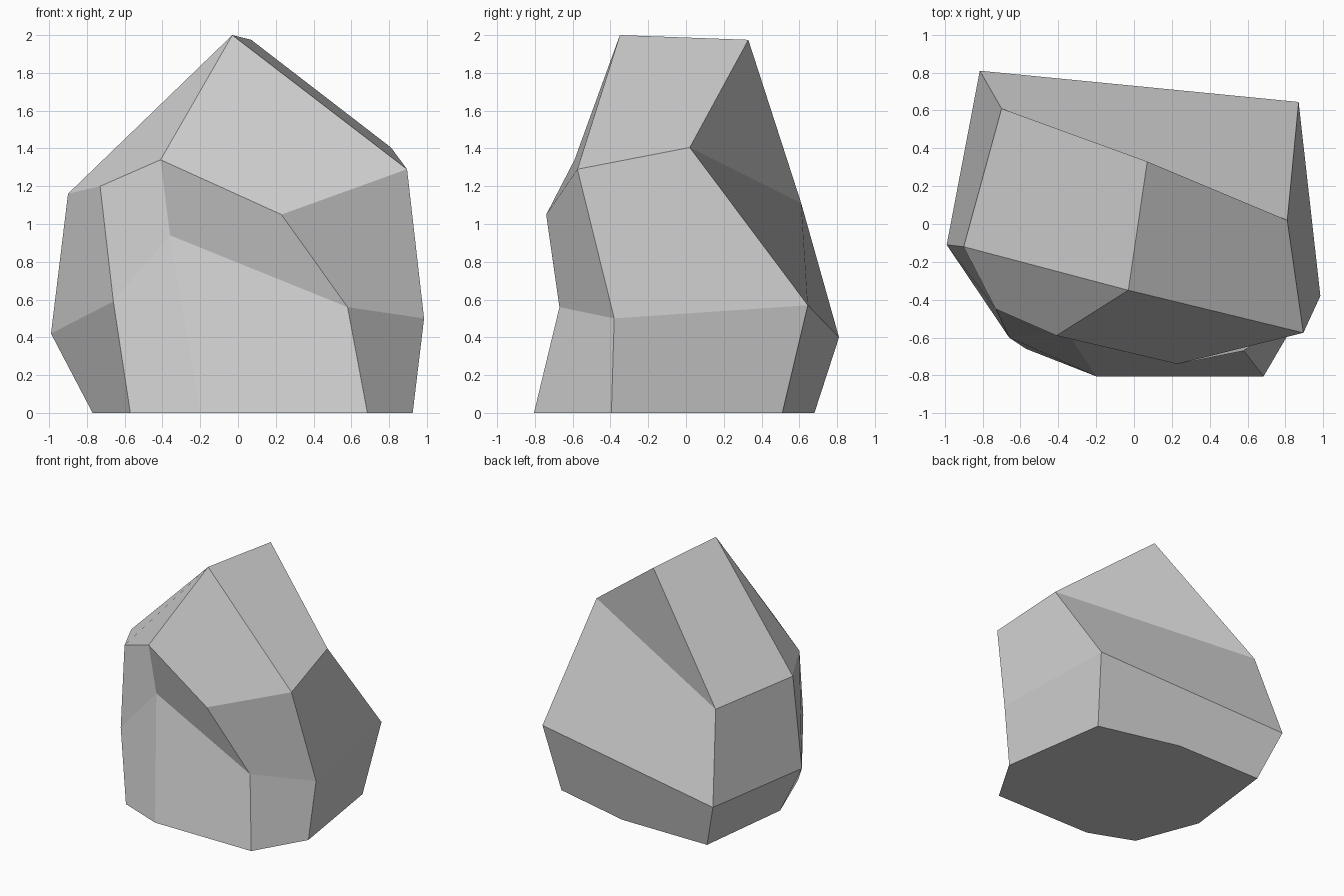
import bpy
import bmesh

if "Cube" in bpy.data.objects:
    bpy.data.objects.remove(bpy.data.objects["Cube"], do_unlink=True)


def make_material(name, grey):
    material = bpy.data.materials.new(name)
    material.use_nodes = True
    colour = (grey, grey, grey, 1)
    material.diffuse_color = colour
    shader = material.node_tree.nodes["Principled BSDF"]
    shader.inputs["Base Color"].default_value = colour
    shader.inputs["Roughness"].default_value = 0.9
    return material


def build_faceted(name, corners, facets, material):
    """Join named corners into flat facets and return the finished object."""
    bm = bmesh.new()
    verts = {key: bm.verts.new(point) for key, point in corners.items()}
    for facet in facets.split():
        bm.faces.new([verts[key] for key in facet])
    bmesh.ops.recalc_face_normals(bm, faces=bm.faces[:])
    mesh = bpy.data.meshes.new(name)
    bm.to_mesh(mesh)
    bm.free()
    mesh.materials.append(material)
    rock = bpy.data.objects.new(name, mesh)
    bpy.context.collection.objects.link(rock)
    return rock


corners = {
    # Top ridge
    "A": (-.03, -.35, 2), "B": (.07, .33, 1.975),
    # Shoulder, counter-clockwise from the left
    "C": (.81, .02, 1.405), "I": (-.7, .61, 1.11), "H": (-.9, -.12, 1.16),
    "G": (-.73, -.45, 1.2), "F": (-.41, -.59, 1.34), "E": (.23, -.74, 1.05),
    "D": (.895, -.575, 1.29),
    # Waist, with the notch under the front overhang
    "L": (.87, .645, .57), "K": (-.815, .81, .4), "J": (-.99, -.11, .42),
    "P": (-.66, -.6, .59), "O": (-.36, -.56, .94), "N": (.58, -.67, .56),
    "M": (.985, -.38, .5),
    # Footprint
    "U": (.79, .51, 0), "X": (.11, .68, 0), "V": (-.67, .68, 0),
    "W": (-.77, -.14, 0), "Q": (-.57, -.66, 0), "R": (-.2, -.805, 0),
    "S": (.685, -.805, 0), "T": (.925, -.395, 0),
}

# Each four-sided facet folds from its first corner to its third
crown = "ABCD ABIH AHGF FEDA BCI"
middle = "IKLC IKJH GHJP GFOP FENO EDMN DCLM"
base = "LUXVK KVWJ JWQP PQRO ORSN NSTM MTUL"
underside = "UXVWQRST"

stone = make_material("stone grey", .6)
build_faceted("boulder", corners, " ".join((crown, middle, base, underside)), stone)
